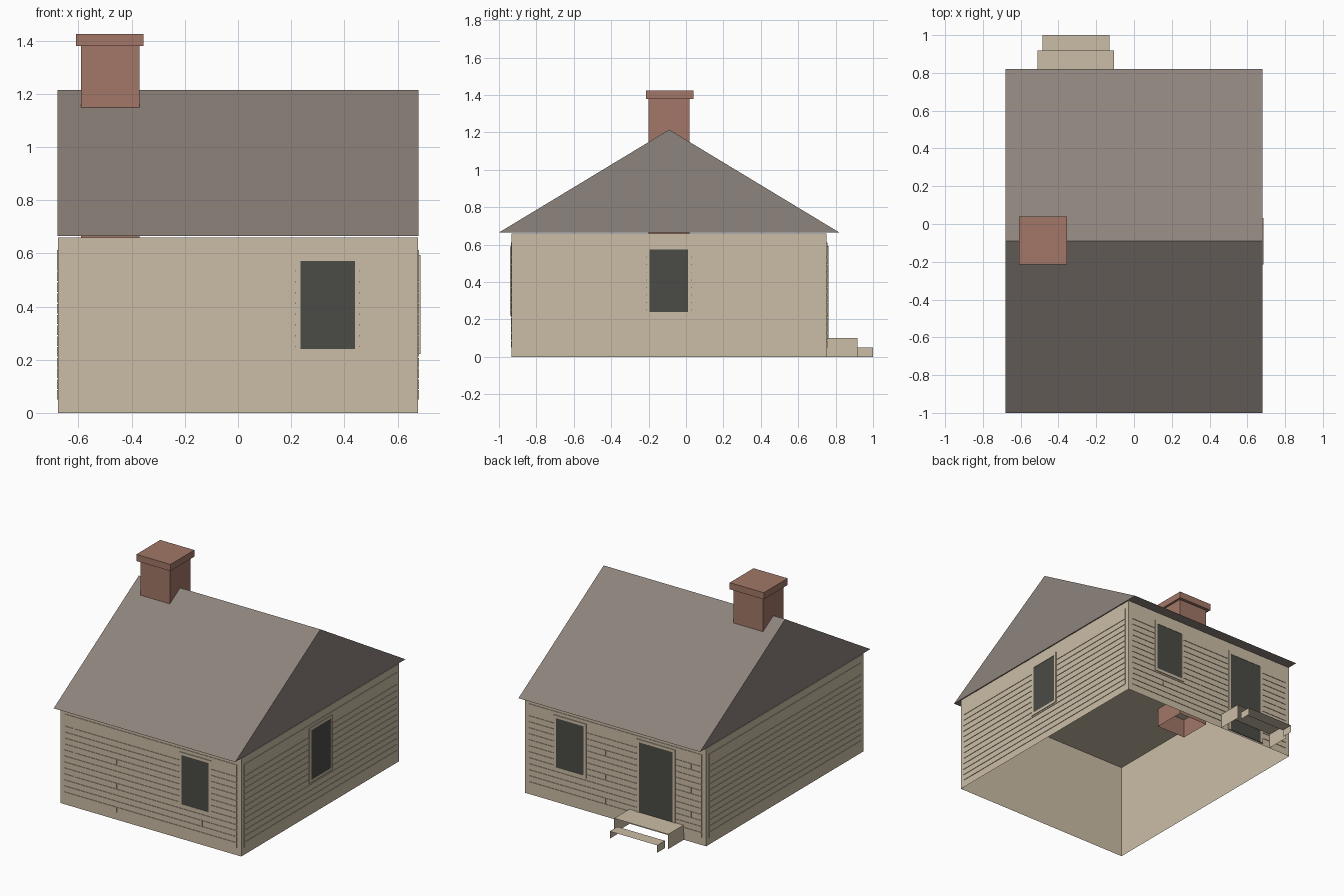
import bpy, bmesh
from mathutils import Vector, Matrix

cube = bpy.data.objects.get("Cube")
if cube:
    bpy.data.objects.remove(cube, do_unlink=True)


def material(name, r, g, b):
    m = bpy.data.materials.new(name)
    m.use_nodes = True
    m.diffuse_color = (r, g, b, 1)
    m.node_tree.nodes["Principled BSDF"].inputs["Base Color"].default_value = (r, g, b, 1)
    return m


CREAM = material("cream_wood", 0.60, 0.51, 0.38)
SLATE = material("grey_shingle", 0.27, 0.228, 0.202)
BRICK = material("red_brick", 0.36, 0.185, 0.137)
DARK = material("dark_glass", 0.07, 0.072, 0.062)


def add_box(bm, a, b, remove=()):
    """Box between two corners, leaving out faces that point along 'remove'."""
    a, b = Vector(a), Vector(b)
    size = [abs(q - p) for p, q in zip(a, b)]
    mat = Matrix.Translation((a + b) / 2) @ Matrix.Diagonal((*size, 1))
    verts = bmesh.ops.create_cube(bm, size=1, matrix=mat)["verts"]
    faces = {f for v in verts for f in v.link_faces}
    for f in faces:
        f.normal_update()
    gone = [f for f in faces if any(f.normal.dot(Vector(d)) > 0.9 for d in remove)]
    bmesh.ops.delete(bm, geom=gone, context="FACES")


def finish(name, bm, mat):
    mesh = bpy.data.meshes.new(name)
    bm.to_mesh(mesh)
    bm.free()
    mesh.materials.append(mat)
    obj = bpy.data.objects.new(name, mesh)
    bpy.context.collection.objects.link(obj)
    return obj


def box(name, a, b, mat, remove=()):
    bm = bmesh.new()
    add_box(bm, a, b, remove)
    return finish(name, bm, mat)


DOWN, BACK = (0, 0, -1), (0, 1, 0)
HX, Y0, Y1, TOP = 0.677, -0.932, 0.752, 0.66
EAVE, RIDGE_Y, RIDGE_Z = 0.665, -0.09, 1.215

# House shell, open underneath
box("house_walls", (-HX, Y0, 0), (HX, Y1, TOP), CREAM, [DOWN])

# Gabled roof
bm = bmesh.new()
profile = [(-1, EAVE), (0.82, EAVE), (RIDGE_Y, RIDGE_Z)]
end = bm.faces.new([bm.verts.new((-0.679, y, z)) for y, z in profile])
side = bmesh.ops.extrude_face_region(bm, geom=[end])["geom"]
moved = [v for v in side if isinstance(v, bmesh.types.BMVert)]
bmesh.ops.translate(bm, verts=moved, vec=(2 * 0.679, 0, 0))
if end.is_valid and len(bm.faces) < 5:
    bm.faces.new(end.verts)
bmesh.ops.recalc_face_normals(bm, faces=bm.faces)
finish("roof", bm, SLATE)

# Chimney stack and cap
box("chimney_stack", (-0.59, -0.2, 0.53), (-0.37, 0.02, 1.39), BRICK, [DOWN])
box("chimney_cap", (-0.61, -0.215, 1.38), (-0.355, 0.04, 1.425), BRICK)

# Each wall: point at (distance along, height, distance out)
WALLS = {
    "front": lambda u, z, d: (u, Y0 - d, z),
    "back": lambda u, z, d: (u, Y1 + d, z),
    "left": lambda u, z, d: (HX + d, u, z),
    "right": lambda u, z, d: (-HX - d, u, z),
}


def plate(bm, wall, u, z, d):
    place = WALLS[wall]
    add_box(bm, place(u[0], z[0], d[0]), place(u[1], z[1], d[1]))


# Clapboard siding with staggered butt joints on the long walls
PITCH, GAP, ROWS, BASE = 0.0405, 0.005, 13, 0.05
JOINTS = (-0.25, 0.07, 0.39, -0.57)


def siding(wall, u0, u1, jointed):
    bm = bmesh.new()
    for row in range(ROWS):
        z0 = BASE + row * PITCH
        last = row == ROWS - 1
        z1 = 0.612 if last else z0 + PITCH - GAP
        ends = [u0, u1]
        if jointed and not last:
            j = JOINTS[row % len(JOINTS)]
            ends = [u0, j - GAP / 2, j + GAP / 2, u1]
        for a, b in zip(ends[::2], ends[1::2]):
            plate(bm, wall, (a, b), (z0, z1), (0.0005, 0.004))
    finish(wall + "_siding", bm, CREAM)


for wall in ("front", "back"):
    siding(wall, -0.645, 0.645, True)
for wall in ("left", "right"):
    siding(wall, -0.902, 0.722, False)


# Windows and door: dark pane with a raised frame around it
def opening(name, wall, u, z, rim=0.019, sill=True):
    (u0, u1), (z0, z1) = u, z
    bm = bmesh.new()
    plate(bm, wall, u, z, (0.002, 0.0065))
    finish(name + "_pane", bm, DARK)
    bm = bmesh.new()
    low = z0 - rim if sill else z0
    out = (0.0005, 0.009)
    plate(bm, wall, (u0 - rim, u0), (low, z1 + rim), out)
    plate(bm, wall, (u1, u1 + rim), (low, z1 + rim), out)
    plate(bm, wall, u, (z1, z1 + rim), out)
    if sill:
        plate(bm, wall, u, (low, z0), out)
    finish(name + "_frame", bm, CREAM)


opening("front_window", "front", (0.235, 0.44), (0.24, 0.571))
opening("back_window", "back", (0.235, 0.44), (0.24, 0.571))
opening("left_window", "left", (-0.195, 0.012), (0.24, 0.574))
opening("back_door", "back", (-0.43, -0.18), (0.01, 0.574), sill=False)

# Open back steps: a tread on two side panels
OPEN = [DOWN, BACK, (0, -1, 0)]
box("upper_step", (-0.51, Y1, 0), (-0.105, 0.918, 0.1), CREAM, OPEN)
box("lower_step", (-0.485, 0.918, 0), (-0.13, 1, 0.05), CREAM, OPEN)
